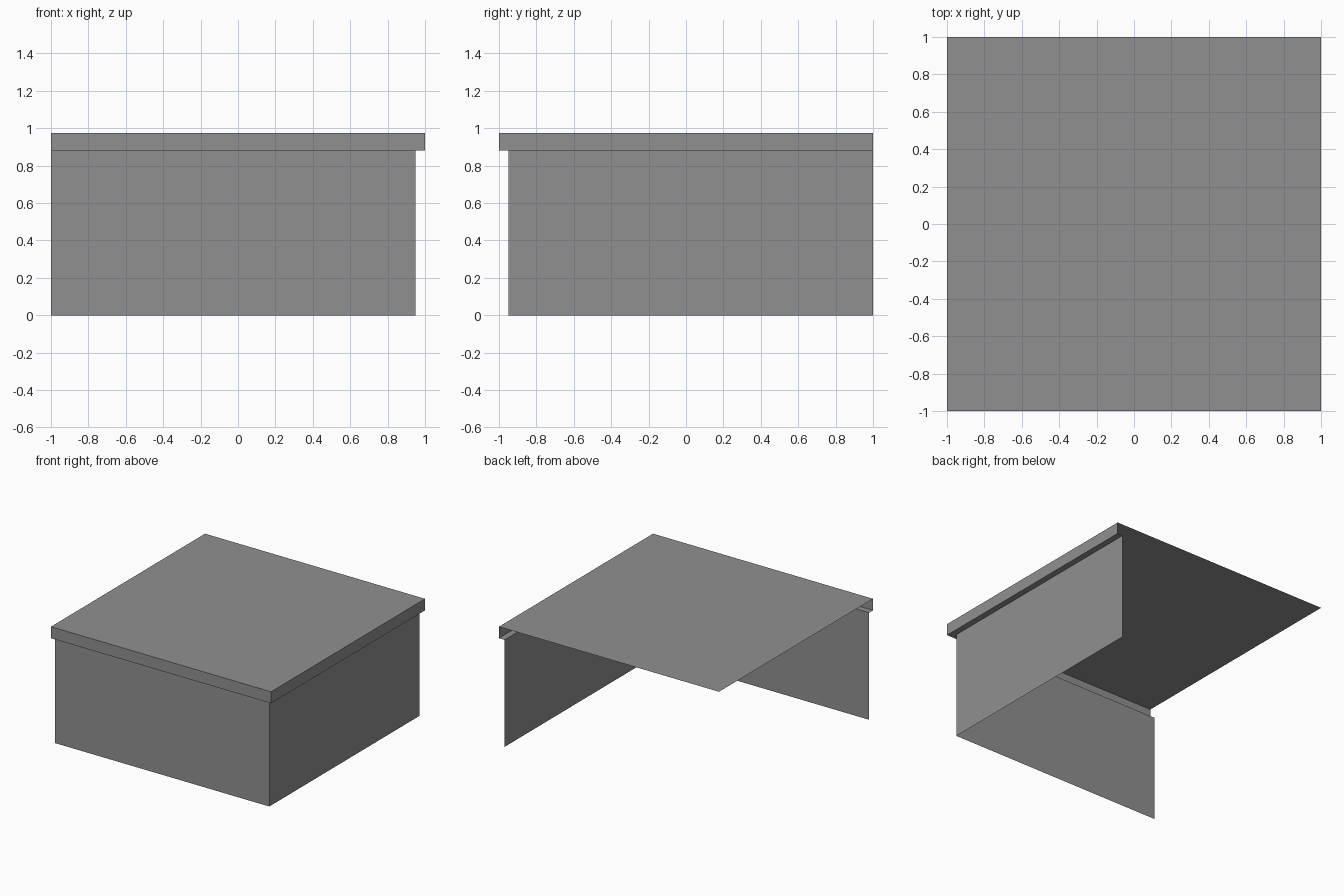
import bpy

cube = bpy.data.objects.get("Cube")
if cube:
    bpy.data.objects.remove(cube)

GREY = 0.28
WALL, EDGE = 0.95, 1.0          # distance of wall and roof edge from the centre
EAVE, TOP = 0.88, 0.975         # heights of the eave and the roof

grey = bpy.data.materials.new("mid_grey")
grey.use_nodes = True
grey.diffuse_color = (GREY, GREY, GREY, 1)
grey.node_tree.nodes["Principled BSDF"].inputs["Base Color"].default_value = (GREY, GREY, GREY, 1)


def add_sheet(name, verts, faces):
    mesh = bpy.data.meshes.new(name)
    mesh.from_pydata(verts, [], faces)
    mesh.materials.append(grey)
    mesh.update()
    bpy.context.collection.objects.link(bpy.data.objects.new(name, mesh))


def corner_strip(name, lower, upper):
    """Strip along the front and +x sides, between two (offset, height) levels."""
    verts = [p for d, z in (lower, upper)
             for p in ((-EDGE, -d, z), (d, -d, z), (d, EDGE, z))]
    add_sheet(name, verts, [(0, 1, 4, 3), (1, 2, 5, 4)])


# Front and side walls, then the overhanging roof edge
corner_strip("corner_walls", (WALL, 0), (WALL, EAVE))
corner_strip("eave_underside", (WALL, EAVE), (EDGE, EAVE))
corner_strip("roof_fascia", (EDGE, EAVE), (EDGE, TOP))

# Flat roof
add_sheet("flat_roof",
          [(-EDGE, -EDGE, TOP), (EDGE, -EDGE, TOP), (EDGE, EDGE, TOP), (-EDGE, EDGE, TOP)],
          [(0, 1, 2, 3)])
